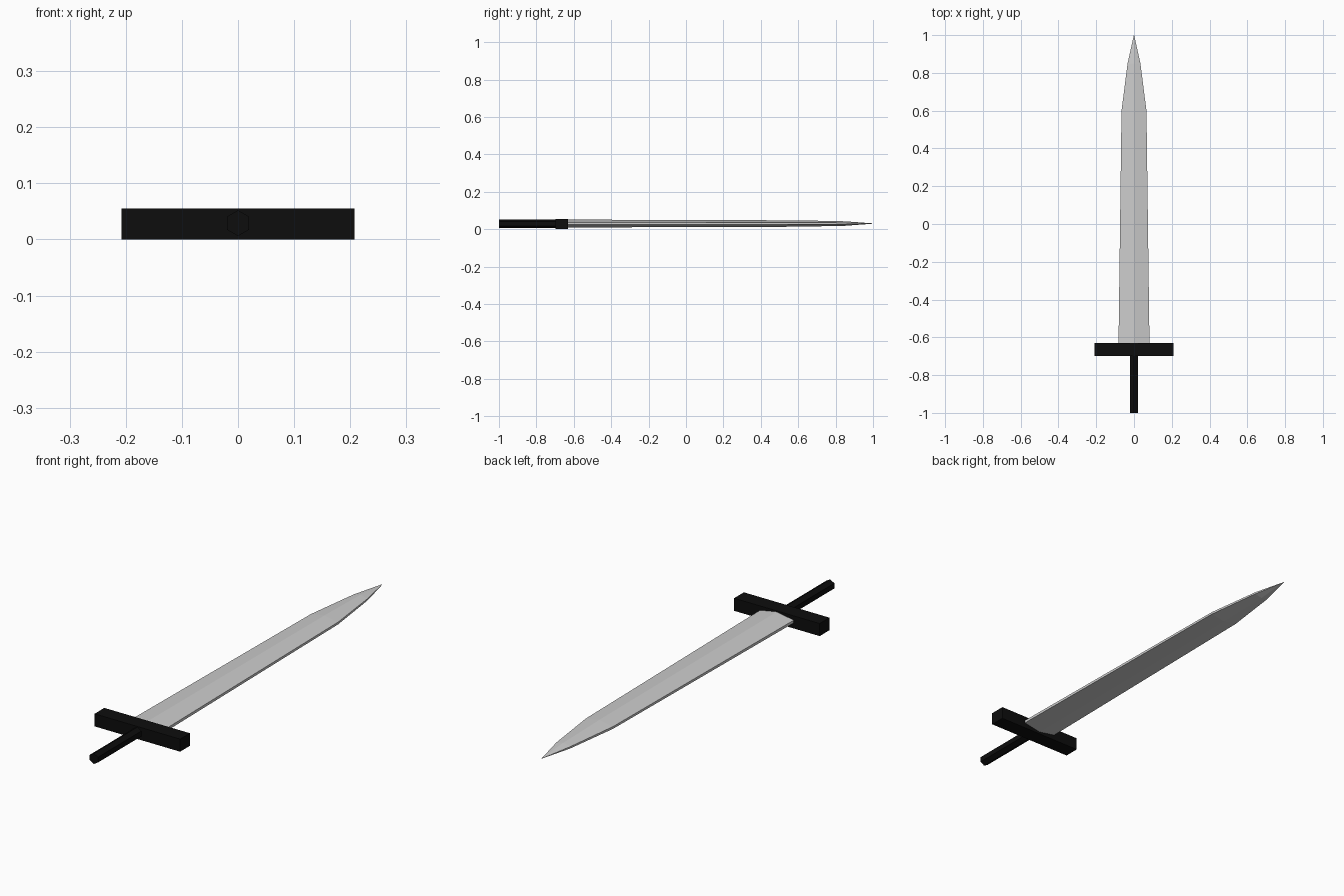
import bpy, math

if "Cube" in bpy.data.objects:
    bpy.data.objects.remove(bpy.data.objects["Cube"])


def material(name, rgb):
    m = bpy.data.materials.new(name)
    m.diffuse_color = (*rgb, 1)
    m.use_nodes = True
    m.node_tree.nodes["Principled BSDF"].inputs["Base Color"].default_value = m.diffuse_color
    return m


def loft(name, rings, mat):
    """Skin a list of equal-sized rings, capping both ends."""
    n = len(rings[0])
    verts = [p for r in rings for p in r]
    faces = [(k * n + i, k * n + (i + 1) % n, (k + 1) * n + (i + 1) % n, (k + 1) * n + i)
             for k in range(len(rings) - 1) for i in range(n)]
    faces.append(tuple(reversed(range(n))))
    faces.append(tuple(range((len(rings) - 1) * n, len(rings) * n)))
    me = bpy.data.meshes.new(name)
    me.from_pydata(verts, [], faces)
    me.flip_normals()
    me.materials.append(mat)
    ob = bpy.data.objects.new(name, me)
    bpy.context.collection.objects.link(ob)
    return ob


steel = material("steel grey", (0.6, 0.6, 0.6))
black = material("black", (0.004, 0.004, 0.004))

# Blade: ridged section with thin flat edges, tapering to a point
ZC = 0.03


def blade_ring(y, w, ridge, edge):
    return [(w, y, ZC - edge), (w, y, ZC + edge), (0, y, ZC + ridge),
            (-w, y, ZC + edge), (-w, y, ZC - edge), (0, y, ZC - ridge)]


stations = [(-0.635, 0.082, 0.021, 0.006), (0.6, 0.066, 0.017, 0.005),
            (0.85, 0.034, 0.012, 0.004), (1.0, 0.0008, 0.0008, 0.0004)]
loft("blade", [blade_ring(*s) for s in stations], steel)

# Crossguard: plain bar
loft("crossguard", [[(0.208, y, 0), (0.208, y, 0.055), (-0.208, y, 0.055), (-0.208, y, 0)]
                    for y in (-0.698, -0.63)], black)

# Grip: hexagonal rod
loft("grip", [[(0.023 * math.cos(math.radians(60 * i - 30)), y,
                0.029 + 0.023 * math.sin(math.radians(60 * i - 30))) for i in range(6)]
              for y in (-1.0, -0.69)], black)
